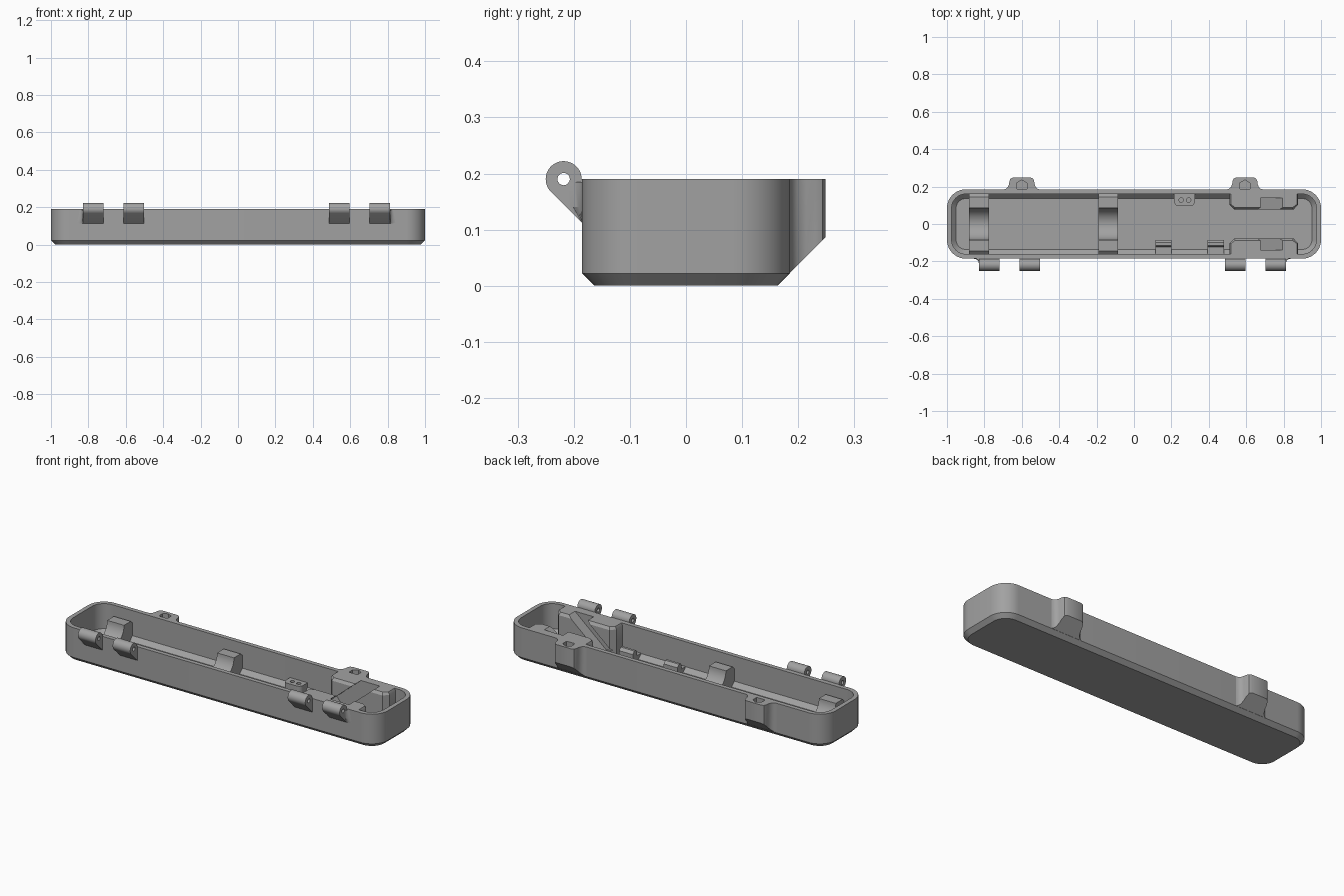
import bpy, bmesh
from math import sin, cos, pi, radians, atan2
from mathutils import Vector

cube = bpy.data.objects.get("Cube")
if cube:
    bpy.data.objects.remove(cube, do_unlink=True)

grey = bpy.data.materials.new("mid_grey")
grey.use_nodes = True
COLOR = (0.36, 0.36, 0.36, 1)
grey.diffuse_color = COLOR
grey.node_tree.nodes["Principled BSDF"].inputs["Base Color"].default_value = COLOR

HALF_Y, TOP, FLOOR = 0.185, 0.19, 0.024


def loft(name, rings):
    """Solid skin through equal-length rings, capped at both ends."""
    bm = bmesh.new()
    rows = [[bm.verts.new(p) for p in ring] for ring in rings]
    n = len(rows[0])
    for a, b in zip(rows, rows[1:]):
        for i in range(n):
            j = (i + 1) % n
            bm.faces.new((a[i], a[j], b[j], b[i]))
    bm.faces.new(rows[0])
    bm.faces.new(rows[-1])
    bmesh.ops.recalc_face_normals(bm, faces=bm.faces)
    mesh = bpy.data.meshes.new(name)
    bm.to_mesh(mesh)
    bm.free()
    mesh.materials.append(grey)
    obj = bpy.data.objects.new(name, mesh)
    bpy.context.collection.objects.link(obj)
    return obj


def along_x(name, profile, x0, x1):
    return loft(name, [[(x, y, z) for y, z in profile] for x in (x0, x1)])


def along_y(name, profile, y0, y1):
    return loft(name, [[(x, y, z) for x, z in profile] for y in (y0, y1)])


def along_z(name, outline, z0, z1):
    return loft(name, [[(x, y, z) for x, y in outline] for z in (z0, z1)])


def arc(cx, cy, r, start, end, steps):
    return [(cx + r * cos(radians(start + (end - start) * i / steps)),
             cy + r * sin(radians(start + (end - start) * i / steps)))
            for i in range(steps + 1)]


def circle(cx, cy, r, n=24, start=0):
    return arc(cx, cy, r, start, start + 360, n)[:-1]


def activate(obj):
    bpy.ops.object.select_all(action='DESELECT')
    obj.select_set(True)
    bpy.context.view_layer.objects.active = obj


def cut(obj, cutter):
    mod = obj.modifiers.new("cut", 'BOOLEAN')
    mod.operation, mod.solver, mod.object = 'DIFFERENCE', 'EXACT', cutter
    activate(obj)
    bpy.ops.object.modifier_apply(modifier=mod.name)
    bpy.data.objects.remove(cutter, do_unlink=True)


def rounded_rect(inset, r, z):
    hx, hy = 1 - inset - r, HALF_Y - inset - r
    pts = []
    for sx, sy, a in ((1, 1, 0), (-1, 1, 90), (-1, -1, 180), (1, -1, 270)):
        pts += arc(sx * hx, sy * hy, r, a, a + 90, 10)
    return [(x, y, z) for x, y in pts]


# Tray: chamfered outside, open top, chamfered inside down to the floor
loft("tray", [
    rounded_rect(0.022, 0.078, 0), rounded_rect(0, 0.1, 0.022),
    rounded_rect(0, 0.1, TOP), rounded_rect(0.025, 0.075, TOP),
    rounded_rect(0.025, 0.075, FLOOR + 0.024),
    rounded_rect(0.049, 0.051, FLOOR)])

# Rear screw tabs: flared plan, sloped underside, hexagonal pocket
half = [(0.1, 0.184), (0.085, 0.188), (0.074, 0.198), (0.068, 0.214),
        (0.066, 0.23), (0.06, 0.243), (0.046, 0.249)]
for side, cx in (("right", -0.6), ("left", 0.593)):
    plan = [(cx + x, y) for x, y in half] + [(cx - x, y) for x, y in reversed(half)]
    tab = loft(side + "_screw_tab", [
        [(x, y, y - 0.162) for x, y in plan],
        [(x, y, max(y - 0.162, 0.095 if y > 0.24 else 0)) for x, y in plan],
        [(x, y, TOP) for x, y in plan]])
    cut(tab, along_z("pocket_cutter", circle(cx, 0.204, 0.031, 6, 30), 0.13, 0.25))

# Front hinge knuckles with a wedge running back to the wall
HY, HR = -0.218, 0.032
knuckle = arc(HY, TOP, HR, 0, 225, 30) + [(-0.1845, 0.1115), (-0.1845, TOP)]
for label, x0, x1 in (("right_outer", -0.83, -0.72), ("right_inner", -0.612, -0.502),
                      ("left_inner", 0.487, 0.597), ("left_outer", 0.703, 0.813)):
    obj = along_x(label + "_hinge_knuckle", knuckle, x0, x1)
    cut(obj, along_x("pin_cutter", circle(HY, TOP, 0.011), x0 - 0.02, x1 + 0.02))

# Curved gussets beside the outer knuckles
for side, x, s in (("right", -0.83, -1), ("left", 0.813, 1)):
    def gusset(width, depth, z):
        curve = arc(width, -depth, 1, 90, 180, 6)
        pts = [(x + s * width * (1 - sin(radians(a))),
                -0.1845 - depth * (1 - cos(radians(a)))) for a in range(0, 91, 15)]
        return [(px, py, z) for px, py in pts] + [(x, -0.1845, z)]
    loft(side + "_hinge_gusset", [gusset(0.042, 0.003, 0.114),
                                  gusset(0.03, 0.022, 0.14),
                                  gusset(0.018, 0.025, TOP - 0.005)])

# Cradles with a round saddle across the tray
saddle = ([(-0.161, FLOOR - 0.005), (-0.161, 0.12), (-0.145, 0.135)]
          + arc(0, 0.135, 0.085, 180, 360, 24)
          + [(0.145, 0.135), (0.161, 0.12), (0.161, FLOOR - 0.005)])
for label, x in (("end", -0.828), ("middle", -0.138)):
    along_x(label + "_cradle", saddle, x - 0.053, x + 0.053)

# Small clips along the front wall
clip = [(-0.161, 0.02), (-0.161, 0.05), (-0.122, 0.05), (-0.122, 0.075),
        (-0.114, 0.085), (-0.1, 0.085), (-0.086, 0.07), (-0.086, 0.02)]
for label, x in (("inner", 0.157), ("outer", 0.437)):
    along_x(label + "_clip", clip, x - 0.043, x + 0.043)

# Two-hole boss on the rear wall
boss_plan = ([(0.325, 0.161), (0.215, 0.161)] + arc(0.24, 0.12, 0.025, 180, 270, 6)
             + arc(0.3, 0.12, 0.025, 270, 360, 6))
boss = along_z("two_hole_boss", boss_plan, FLOOR - 0.005, 0.075)
for x in (0.252, 0.292):
    cut(boss, along_z("hole_cutter", circle(x, 0.128, 0.012, 16), 0.035, 0.1))

# Facing guide blocks, each crossed by a slanted slot
for label, s in (("rear", 1), ("front", -1)):
    plan = [(0.51, 0.161), (0.51, 0.105), (0.535, 0.077),
            (0.853, 0.077), (0.878, 0.105), (0.878, 0.161)]
    low = [(x, s * y, FLOOR - 0.005) for x, y in plan]
    mid = [(x, s * y, TOP - 0.015) for x, y in plan]
    top = [(0.694 + (x - 0.694) * 0.96, s * max(y, 0.087), TOP) for x, y in plan]
    block = loft(label + "_guide_block", [low, mid, top])
    d = Vector((1, 0.85)).normalized()
    n = Vector((-d.y, d.x)) * 0.038
    c = Vector((0.735, TOP))
    corners = [c - d * 0.245 - n, c + d * 0.2 - n, c + d * 0.2 + n, c - d * 0.245 + n]
    cut(block, along_y("slot_cutter", [tuple(p) for p in corners], s * 0.05, s * 0.138))

# Smooth the curved surfaces while keeping edges sharp
for obj in list(bpy.context.collection.objects):
    if obj.type == 'MESH' and obj.data.materials and obj.data.materials[0] == grey:
        activate(obj)
        bpy.ops.object.shade_smooth_by_angle(angle=radians(28))
